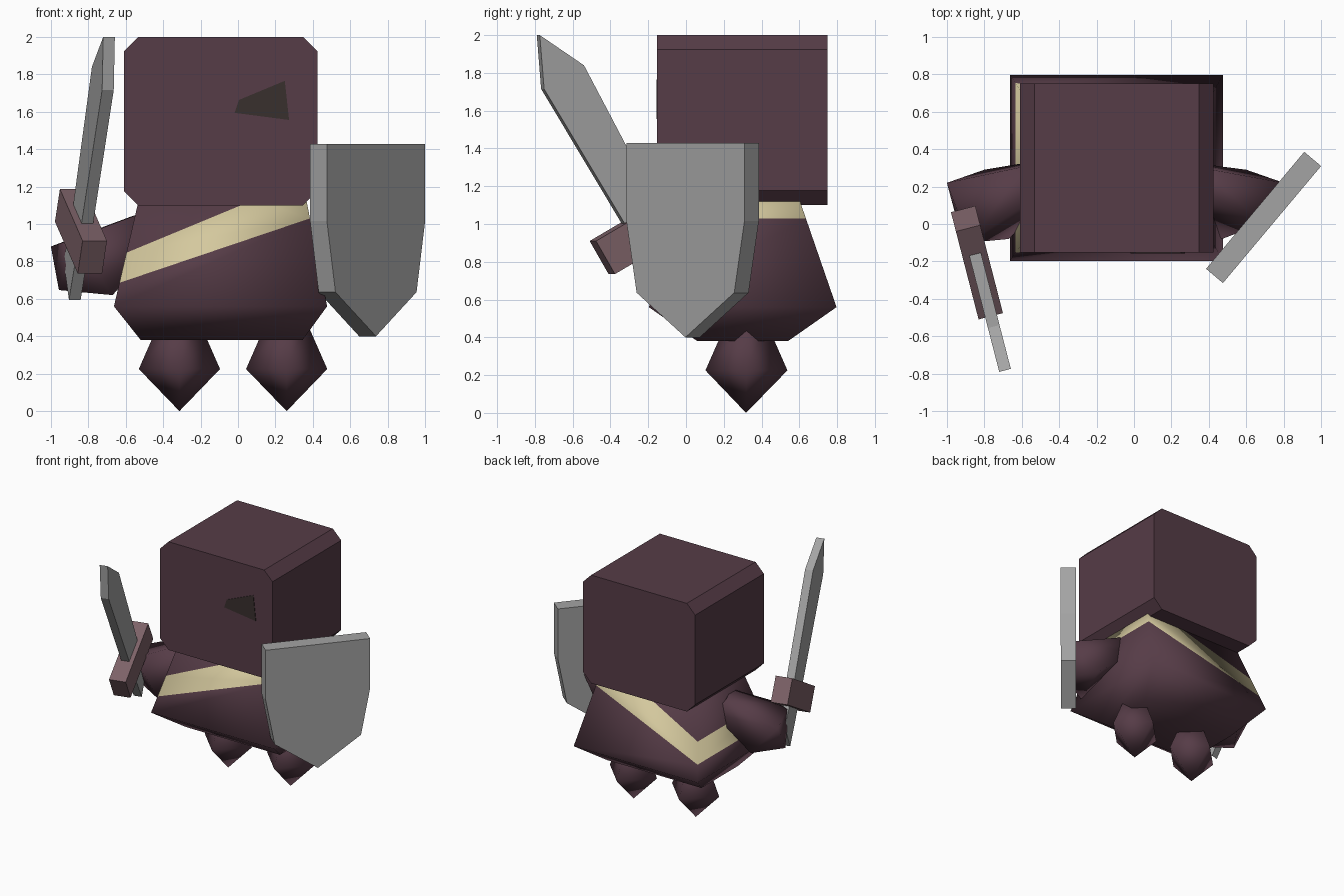
import bpy, bmesh
from mathutils import Vector

if "Cube" in bpy.data.objects:
    bpy.data.objects.remove(bpy.data.objects["Cube"])


def material(name, rgb):
    m = bpy.data.materials.new(name)
    m.diffuse_color = (*rgb, 1)
    m.use_nodes = True
    m.node_tree.nodes["Principled BSDF"].inputs["Base Color"].default_value = m.diffuse_color
    return m


PLUM = material("plum", (0.093, 0.045, 0.063))
STEEL = material("steel grey", (0.37, 0.37, 0.37))
SASH = material("pale sash", (0.66, 0.58, 0.34))
GUARD = material("dusty pink", (0.205, 0.122, 0.138))
EYE = material("dark eye", (0.040, 0.029, 0.027))


def finish(name, bm, *mats, smooth=False):
    bmesh.ops.recalc_face_normals(bm, faces=bm.faces)
    for f in bm.faces:
        f.smooth = smooth
    me = bpy.data.meshes.new(name)
    bm.to_mesh(me)
    bm.free()
    for m in mats:
        me.materials.append(m)
    ob = bpy.data.objects.new(name, me)
    bpy.context.collection.objects.link(ob)
    return ob


def loft(rings):
    """Skin equal-sized closed rings and cap both ends."""
    bm = bmesh.new()
    vs = [[bm.verts.new(p) for p in r] for r in rings]
    n = len(rings[0])
    for a, b in zip(vs, vs[1:]):
        for i in range(n):
            j = (i + 1) % n
            bm.faces.new((a[i], a[j], b[j], b[i]))
    bm.faces.new(vs[0])
    bm.faces.new(vs[-1])
    return bm


def plate(name, profile, origin, along, thick, mat):
    """Extrude a (distance along, height) outline by the thickness vector."""
    o, d, t = Vector(origin), Vector(along), Vector(thick)
    ring = [o + d * a + Vector((0, 0, z)) for a, z in profile]
    return finish(name, loft([ring, [p + t for p in ring]]), mat)


def limb(name, tip, ring, end):
    """Pointed four-sided limb: tip, widest ring, narrow ring at the joint."""
    bm = loft([ring, end])
    bm.verts.ensure_lookup_table()
    base = list(bm.verts)[:4]
    for f in [f for f in bm.faces if all(v in base for v in f.verts)]:
        bm.faces.remove(f)
    apex = bm.verts.new(tip)
    for i in range(4):
        bm.faces.new((apex, base[i], base[(i + 1) % 4]))
    return finish(name, bm, PLUM, smooth=True)


# head: block with chamfered long edges
x0, x1, z0, z1, c = -0.61, 0.425, 1.10, 2.0, 0.077
plate("head", [(x0 + c, z0), (x1 - c, z0), (x1, z0 + c), (x1, z1 - c),
               (x1 - c, z1), (x0 + c, z1), (x0, z1 - c), (x0, z0 + c)],
      (0, -0.153, 0), (1, 0, 0), (0, 0.903, 0), PLUM)

# single eye
plate("eye", [(-0.018, 1.594), (0.273, 1.556), (0.25, 1.765), (0.005, 1.663)],
      (0, -0.157, 0), (1, 0, 0), (0, 0.006, 0), EYE)


# body with a diagonal sash cut into its surface
def rect(xa, xb, ya, yb, z):
    return [(xa, ya, z), (xb, ya, z), (xb, yb, z), (xa, yb, z)]


bm = loft([rect(-0.52, 0.345, 0.06, 0.54, 0.38),
           rect(-0.663, 0.476, -0.197, 0.797, 0.56),
           rect(-0.53, 0.365, 0.0, 0.6, 1.13)])
LOW, HIGH = (0.685, 0.338, -0.636), (0.845, 0.414, -0.60)
for z, slope, x in (LOW, HIGH):
    bmesh.ops.bisect_plane(bm, geom=bm.verts[:] + bm.edges[:] + bm.faces[:],
                           plane_co=(x, 0, z), plane_no=(-slope, 0, 1))


def above(p, line):
    return p.z > line[0] + line[1] * (p.x - line[2])


for f in bm.faces:
    p = f.calc_center_median()
    f.material_index = int(above(p, LOW) and not above(p, HIGH))
finish("body", bm, PLUM, SASH, smooth=True)


# legs
def diamond(x, y, z, r):
    return [(x + r, y, z), (x, y + r, z), (x - r, y, z), (x, y - r, z)]


for name, x in (("left_leg", -0.313), ("right_leg", 0.26)):
    limb(name, (x, 0.318, 0.0), diamond(x, 0.32, 0.225, 0.217),
         diamond(x, 0.32, 0.48, 0.105))

# arms: right one mirrored, front corner kept behind the shield
for name, flip, front_y in (("left_arm", 1, -0.10), ("right_arm", -1, 0.0)):
    def side(p):
        return Vector(p if flip == 1 else (-0.20 - p[0], p[1], p[2]))
    ring = [side(p) for p in ((-1.0, 0.22, 0.88), (-0.80, 0.29, 0.65),
                              (-0.67, -0.08, 0.62), (-0.88, front_y, 0.92))]
    mid = sum(ring, Vector()) / 4
    joint = side((-0.50, 0.24, 0.98))
    limb(name, side((-0.957, 0.06, 0.647)), ring,
         [joint + (p - mid) * 0.5 for p in ring])

# shield
plate("shield", [(-0.408, 1.428), (-0.408, 1.015), (-0.337, 0.636), (0, 0.40),
                 (0.337, 0.636), (0.408, 1.015), (0.408, 1.428)],
      (0.7375, -0.003, 0), (0.643, 0.766, 0), (-0.09, 0.076, 0), STEEL)

# sword: blade runs through the guard down to the grip
slant = (-0.258, 1, 0)
plate("sword_blade", [(-0.79, 2.0), (-0.767, 1.715), (-0.33, 0.985),
                      (-0.08, 0.593), (0.03, 0.80), (-0.13, 1.03),
                      (-0.556, 1.84)],
      (-0.924, 0, 0), slant, (0.062, 0.016, 0), STEEL)
plate("sword_guard", [(-0.51, 0.91), (-0.41, 0.735), (0.063, 1.012),
                      (-0.04, 1.187)],
      (-0.962, 0, 0), slant, (0.13, 0.034, 0), GUARD)
